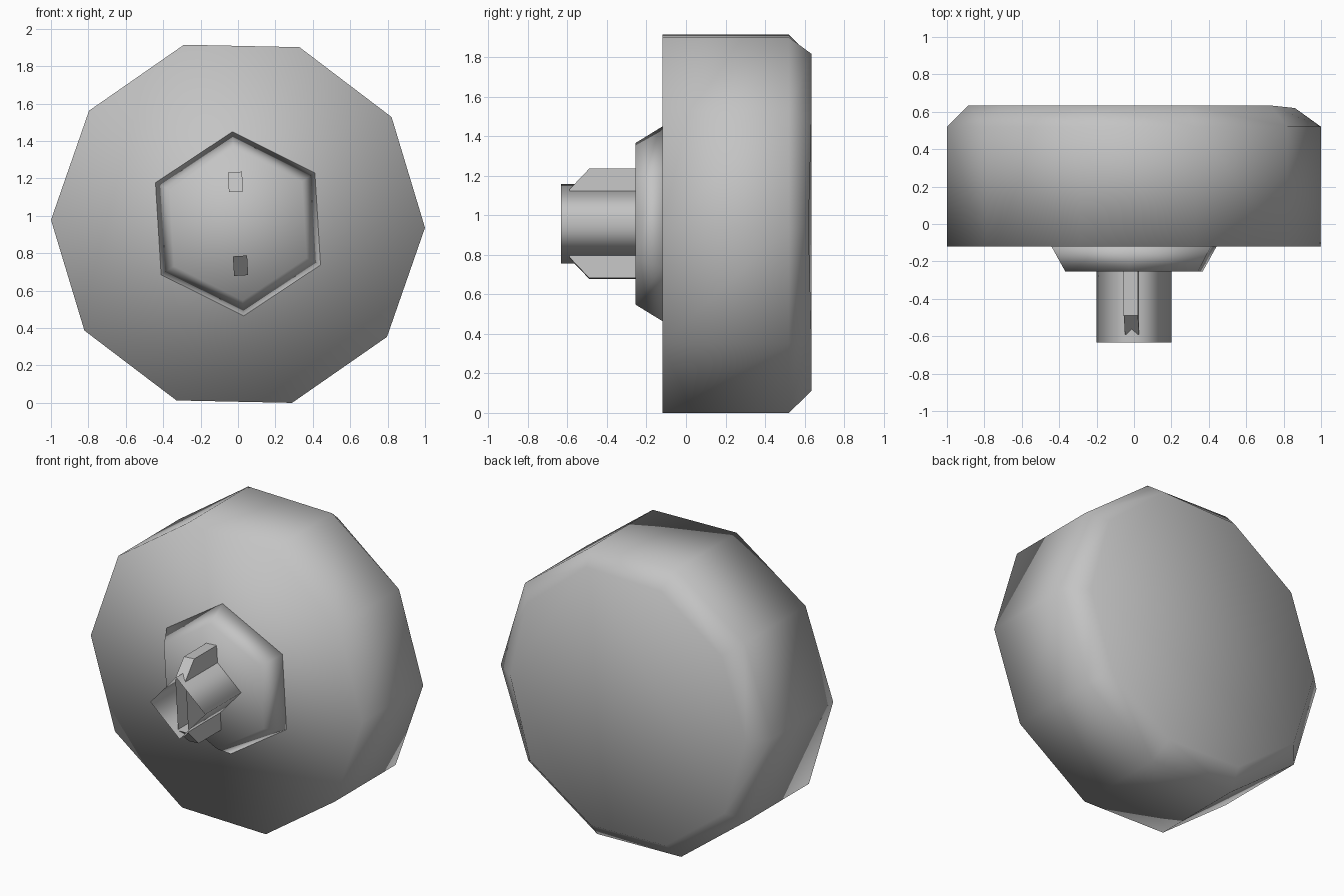
import bpy
from math import cos, sin, radians

old = bpy.data.objects.get("Cube")
if old:
    bpy.data.objects.remove(old, do_unlink=True)

AXIS_Z = 0.957   # height of the knob's axis
TWIST = 3.5      # turn of the flange and shaft about the axis

grey = bpy.data.materials.new("plain_grey")
grey.use_nodes = True
grey.diffuse_color = (0.55, 0.55, 0.55, 1)
grey.node_tree.nodes["Principled BSDF"].inputs["Base Color"].default_value = (0.55, 0.55, 0.55, 1)


def add_object(name, verts, faces, smooth):
    mesh = bpy.data.meshes.new(name)
    mesh.from_pydata(verts, [], faces)
    mesh.materials.append(grey)
    for poly in mesh.polygons:
        poly.use_smooth = smooth
    mesh.update()
    obj = bpy.data.objects.new(name, mesh)
    bpy.context.collection.objects.link(obj)
    return obj


def loft(name, sides, turn, rings, front_cap=True, back_cap=True):
    """Low-poly turned part along y; rings are (y, radius), front to back."""
    verts, faces = [], []
    for y, radius in rings:
        for k in range(sides):
            a = radians(turn + 360 * k / sides)
            verts.append((radius * cos(a), y, AXIS_Z + radius * sin(a)))
    for r in range(len(rings) - 1):
        for k in range(sides):
            a, b = r * sides + k, r * sides + (k + 1) % sides
            faces.append((a, a + sides, b + sides, b))
    if front_cap:
        faces.append(tuple(range(sides)))
    if back_cap:
        faces.append(tuple(reversed(range(len(verts) - sides, len(verts)))))
    return add_object(name, verts, faces, True)


# Ten-sided knob with a bevelled back, slightly uneven at two corners
knob = loft("knob", 10, -1.2, [(-0.12, 1.0), (0.52, 1.0), (0.634, 0.885)])
back_ring = knob.data.vertices[20:30]
back_ring[0].co.x, back_ring[0].co.y = 0.86, 0.62
back_ring[2].co.z += 0.025

# Six-sided tapered flange
loft("flange", 6, 30 + TWIST, [(-0.255, 0.41), (-0.12, 0.493)])

# Four-sided open shaft
loft("shaft", 4, TWIST, [(-0.633, 0.202), (-0.255, 0.202)], False, False)

# Key plate through the shaft, chamfered at both ends and open at the front
half = 0.038
profile = [(-0.255, -0.277), (-0.49, -0.277), (-0.59, -0.172),
           (-0.59, 0.172), (-0.49, 0.277), (-0.255, 0.277)]
c, s = cos(radians(TWIST)), sin(radians(TWIST))
verts = [(w * c - r * s, y, AXIS_Z + w * s + r * c)
         for w in (-half, half) for y, r in profile]
n = len(profile)
faces = [tuple(range(n)), tuple(reversed(range(n, 2 * n)))]
faces += [(i, i + n, i + n + 1, i + 1) for i in range(n - 1) if i != 2]
add_object("key_plate", verts, faces, False)
